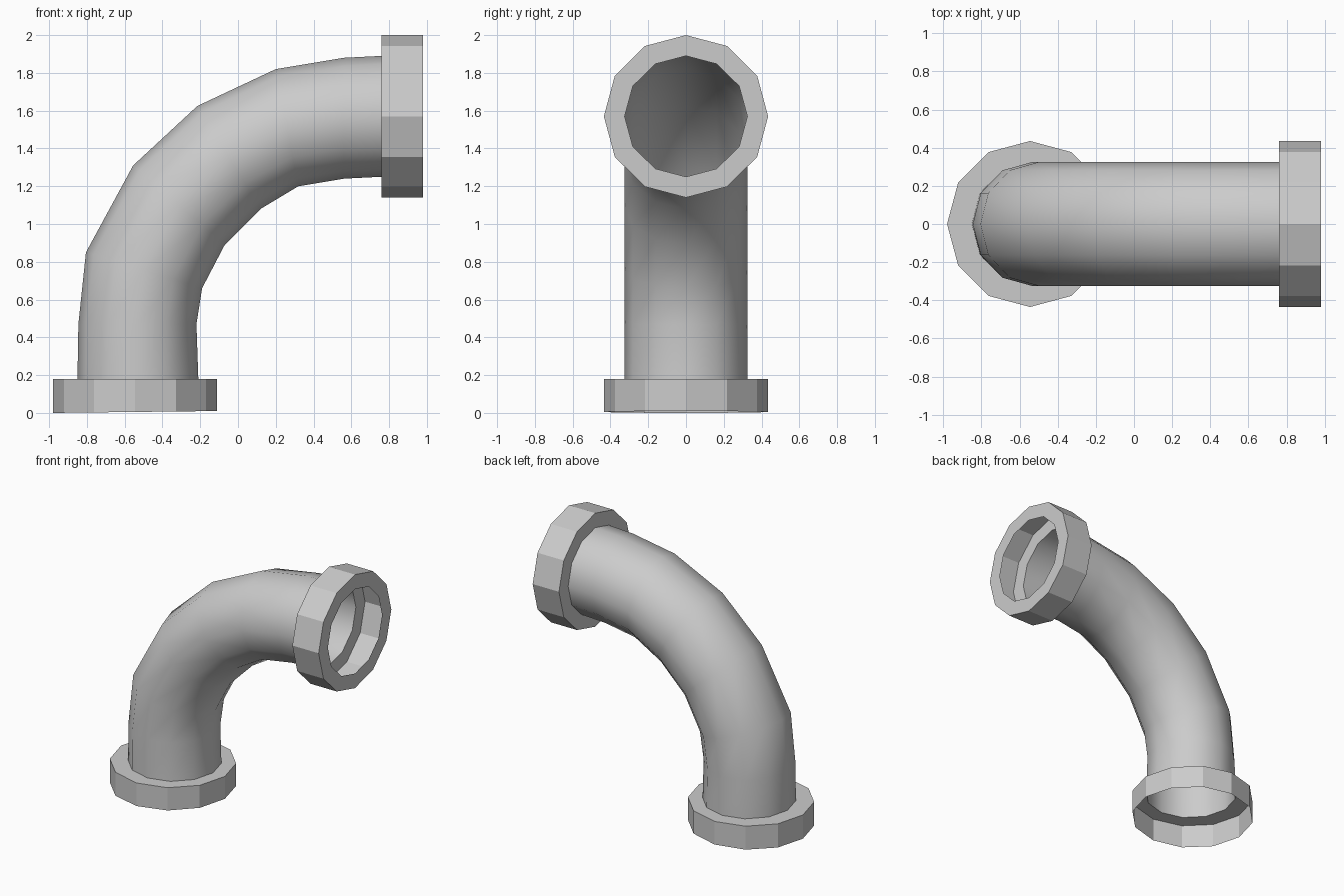
import bpy, bmesh
from math import sin, cos, pi

if "Cube" in bpy.data.objects:
    bpy.data.objects.remove(bpy.data.objects["Cube"])

SIDES = 12

def ring(outer, inner, half_width):
    """Cross-section between an outer and an inner point of the xz side profile."""
    cx, cz = (outer[0] + inner[0]) / 2, (outer[1] + inner[1]) / 2
    ax, az = (outer[0] - inner[0]) / 2, (outer[1] - inner[1]) / 2
    angles = [2 * pi * i / SIDES for i in range(SIDES)]
    return [(cx + ax * cos(a), half_width * sin(a), cz + az * cos(a)) for a in angles]

def loft(name, rings, smooth_angle=None):
    """Open shell joining successive rings with quads."""
    bm = bmesh.new()
    loops = [[bm.verts.new(p) for p in r] for r in rings]
    for a, b in zip(loops, loops[1:]):
        for i in range(SIDES):
            j = (i + 1) % SIDES
            bm.faces.new((a[i], a[j], b[j], b[i]))
    mesh = bpy.data.meshes.new(name)
    bm.to_mesh(mesh)
    bm.free()
    obj = bpy.data.objects.new(name, mesh)
    bpy.context.collection.objects.link(obj)
    if smooth_angle:
        bpy.ops.object.select_all(action='DESELECT')
        obj.select_set(True)
        bpy.context.view_layer.objects.active = obj
        bpy.ops.object.shade_smooth_by_angle(angle=smooth_angle)
    return obj

# Bent pipe: matching outer and inner points of the elbow, bottom to end
outer = [(-.85, .18), (-.845, .47), (-.805, .85), (-.555, 1.31),
         (-.215, 1.625), (.2, 1.82), (.56, 1.88), (.76, 1.89)]
inner = [(-.21, .18), (-.22, .47), (-.19, .66), (-.07, .89),
         (.12, 1.08), (.32, 1.20), (.56, 1.24), (.76, 1.25)]
pipe_rings = [ring(o, i, .325) for o, i in zip(outer, inner)]
loft("bent_pipe", pipe_rings[::-1], 0.62)

# Bottom collar: open underneath, closed around the pipe on top
loft("bottom_collar", [
    ring((-.98, 0), (-.11, .01), .435),
    ring((-.98, .18), (-.11, .18), .435),
    pipe_rings[0],
][::-1])

# End collar: hollow band with a rim face on both sides
loft("end_collar", [
    pipe_rings[-1],
    ring((.76, 2.0), (.76, 1.14), .435),
    ring((.98, 2.0), (.98, 1.14), .435),
    ring((.98, 1.89), (.98, 1.25), .325),
][::-1])
